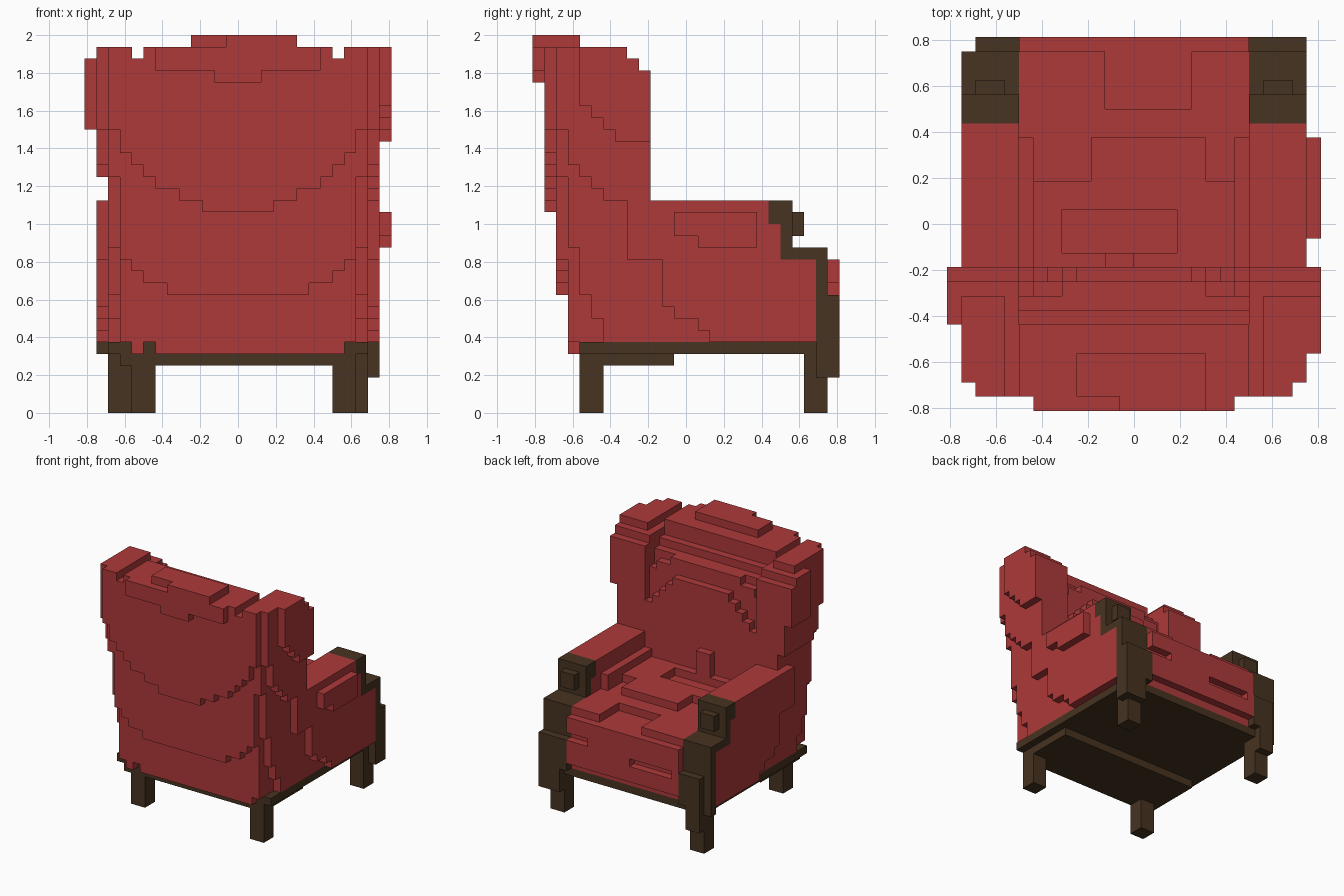
import bpy, bmesh

cube = bpy.data.objects.get("Cube")
if cube:
    bpy.data.objects.remove(cube, do_unlink=True)

U = 1 / 16  # size of one block


def material(name, rgb):
    m = bpy.data.materials.new(name)
    m.use_nodes = True
    m.diffuse_color = (*rgb, 1)
    bsdf = m.node_tree.nodes["Principled BSDF"]
    bsdf.inputs["Base Color"].default_value = (*rgb, 1)
    bsdf.inputs["Roughness"].default_value = 0.8
    return m


RED = material("red upholstery", (0.42, 0.041, 0.041))
WOOD = material("dark brown wood", (0.061, 0.033, 0.015))


def box(x0, x1, y0, y1, z0, z1):
    """Cells of a block given by its limits in block units."""
    return {(x, y, z) for x in range(x0, x1) for y in range(y0, y1) for z in range(z0, z1)}


def half(x):
    """Distance of a cell from the middle, counted from 0 on both sides."""
    return x if x >= 0 else -x - 1


# Corner offsets for the six faces of a cell, wound to face outwards
FACES = {
    (1, 0, 0): ((1, 0, 0), (1, 1, 0), (1, 1, 1), (1, 0, 1)),
    (-1, 0, 0): ((0, 0, 0), (0, 0, 1), (0, 1, 1), (0, 1, 0)),
    (0, 1, 0): ((0, 1, 0), (0, 1, 1), (1, 1, 1), (1, 1, 0)),
    (0, -1, 0): ((0, 0, 0), (1, 0, 0), (1, 0, 1), (0, 0, 1)),
    (0, 0, 1): ((0, 0, 1), (1, 0, 1), (1, 1, 1), (0, 1, 1)),
    (0, 0, -1): ((0, 0, 0), (0, 1, 0), (1, 1, 0), (1, 0, 0)),
}


def build(name, cells, mat):
    """Skin a set of cells with its exposed faces only."""
    bm = bmesh.new()
    verts = {}

    def vert(p):
        if p not in verts:
            verts[p] = bm.verts.new([c * U for c in p])
        return verts[p]

    for c in sorted(cells):
        for d, corners in FACES.items():
            if tuple(a + b for a, b in zip(c, d)) not in cells:
                bm.faces.new([vert(tuple(a + b for a, b in zip(c, k))) for k in corners])
    bmesh.ops.dissolve_limit(bm, angle_limit=0.01, verts=bm.verts, edges=bm.edges)
    bmesh.ops.triangulate(bm, faces=bm.faces)
    mesh = bpy.data.meshes.new(name)
    bm.to_mesh(mesh)
    bm.free()
    mesh.materials.append(mat)
    bpy.context.collection.objects.link(bpy.data.objects.new(name, mesh))


# Heights at which the back bulges out one block further, by distance from the middle
BULGE_1 = [10, 10, 10, 10, 10, 10, 11, 11, 12, 13, 14]
BULGE_2 = [17, 17, 17, 18, 18, 19, 19, 20, 21, 22, 24]
BULGE_3 = [28, 28, 29, 29, 29, 29, 29]
# Lowest height of the outer side layers, by depth
SIDE_10 = {-12: 24, -11: 20, -10: 14, -9: 10, -8: 8}
SIDE_11 = {-11: 24, -10: 21, -9: 20, -8: 19, -7: 18, -6: 18, -5: 13, -4: 13, -3: 13,
           -2: 9, -1: 8, 0: 8, 1: 7}
SIDE_12 = {-9: 26, -8: 25, -7: 24, -6: 23, -5: 23, -4: 23}


def side_floor(h, y):
    if h == 12:
        return SIDE_12.get(y, 99)
    if h == 11:
        return 99 if y < -11 else SIDE_11.get(y, 6)
    if h == 10:
        return SIDE_10.get(y, 6)
    return 5 if y == -10 and h < 9 else 6


def back_limit(h, z):
    """Rear depth of the back at a given column and height."""
    h = min(h, 10)
    return -10 - (z >= BULGE_1[h]) - (z >= BULGE_2[h]) - (h < 7 and z >= BULGE_3[min(h, 6)])


def front_limit(h, z):
    """Front depth of the padding or of the wings."""
    if h >= 8:
        return -3 - (z >= 29) - (z >= 30)
    arc = h * h // 10
    return -3 - sum(z >= t for t in (26 - arc, 28 - arc // 2, 28, 29))


# Backrest with padded front and side wings
back = set()
for (x, y, z) in box(-13, 13, -13, -3, 5, 31):
    h = half(x)
    if h == 8 and z == 30:
        continue
    if x == -13 and (z < 24 or z == 30 or y < -7):
        continue
    if x == -12 and z < 20:
        continue
    if (x, z) == (-8, 5):
        continue
    if back_limit(h, z) <= y < front_limit(h, z) and z >= side_floor(h, y):
        back.add((x, y, z))
build("backrest", back, RED)
build("backrest_crown", box(-4, 5, -13, -9, 31, 32) - box(-4, -1, -13, -12, 31, 32), RED)

# Seat cushion: dipped at the front middle, uneven towards the back
seat = box(-8, 8, -9, 12, 6, 14) - box(-2, 4, 8, 12, 13, 14)
seat |= box(-7, 7, -3, 3, 14, 15) | box(-3, 5, 3, 6, 14, 15)
seat -= box(-5, 3, -2, 1, 14, 15)
seat |= box(-2, 0, -3, -2, 14, 18)
# Rolled front edge with two narrow creases
seat |= box(-8, 8, 12, 13, 7, 13)
seat -= box(-7, -1, 12, 13, 9, 10) | box(5, 8, 12, 13, 10, 11)
build("seat_cushion", seat, RED)


def arm_shape(x0, x1):
    """Upholstered arm, stepping down towards the front."""
    cells = box(x0, x1, -5, 7, 6, 18) | box(x0, x1, 7, 8, 6, 16) | box(x0, x1, 8, 11, 6, 13)
    return {c for c in cells if c[2] >= side_floor(half(c[0]), c[1])}


def post_shape(x0, x1):
    """Wooden facing that follows the stepped arm front."""
    return (box(x0, x1, 7, 9, 16, 18) | box(x0, x1, 8, 9, 13, 16)
            | box(x0, x1, 8, 12, 13, 14) | box(x0, x1, 11, 12, 5, 13))


# Arms
build("right_arm", arm_shape(-12, -8) | box(-8, -7, -3, 6, 13, 16), RED)
build("left_arm", arm_shape(8, 12) | box(7, 8, -3, 6, 13, 16), RED)
build("left_arm_pad", box(12, 13, -1, 6, 14, 17) - box(12, 13, -1, 1, 14, 15), RED)

# Wooden arm fronts with knobs and lower blocks
build("right_arm_front", post_shape(-12, -8) | box(-11, -9, 9, 10, 15, 17)
      | box(-11, -8, 12, 13, 6, 10) | box(-11, -9, 11, 13, 3, 6), WOOD)
build("left_arm_front", post_shape(8, 12) | box(9, 11, 9, 10, 15, 17)
      | box(8, 12, 12, 13, 6, 10) | box(9, 12, 11, 13, 3, 6), WOOD)

# Base frame, deeper under the rear half
build("base_frame", box(-11, 11, -9, 12, 5, 6) | box(-10, 10, -9, -1, 4, 5), WOOD)

# Legs
for name, x, y in (("back_right_leg", -9, -9), ("back_left_leg", 8, -9),
                   ("front_right_leg", -11, 10), ("front_left_leg", 9, 10)):
    build(name, box(x, x + 2, y, y + 2, 0, 5), WOOD)
